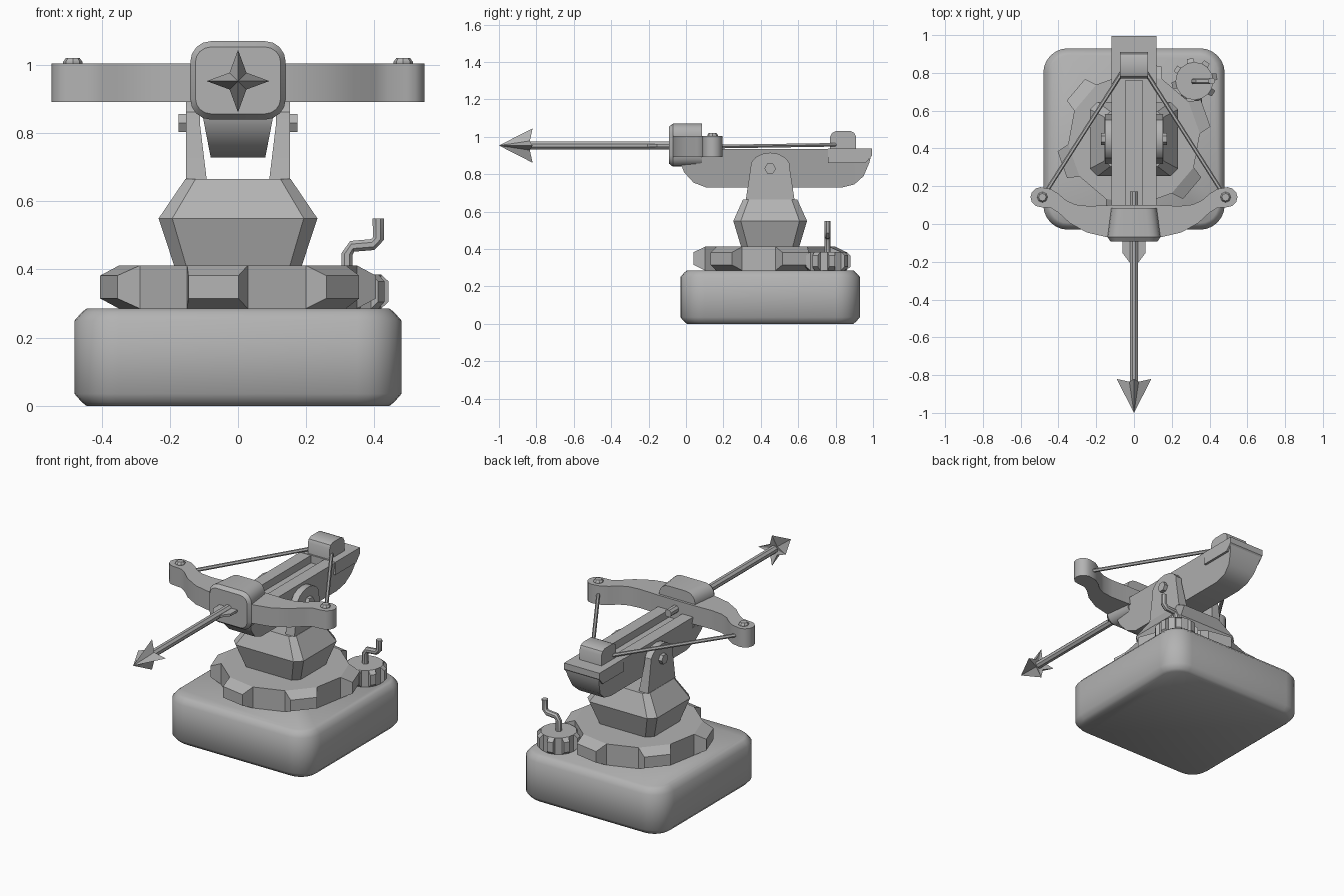
import bpy, bmesh, math
from mathutils import Vector

if "Cube" in bpy.data.objects:
    bpy.data.objects.remove(bpy.data.objects["Cube"])

grey = bpy.data.materials.new("plain_grey")
grey.diffuse_color = (0.45, 0.45, 0.45, 1)
grey.use_nodes = True
grey.node_tree.nodes["Principled BSDF"].inputs["Base Color"].default_value = grey.diffuse_color
CY = 0.45  # turret axis


def make(name, verts, faces, smooth=None):
    me = bpy.data.meshes.new(name)
    bm = bmesh.new()
    vs = [bm.verts.new(v) for v in verts]
    for f in faces:
        bm.faces.new([vs[i] for i in f])
    bmesh.ops.recalc_face_normals(bm, faces=bm.faces[:])
    bm.to_mesh(me)
    bm.free()
    me.materials.append(grey)
    ob = bpy.data.objects.new(name, me)
    bpy.context.collection.objects.link(ob)
    if smooth:
        bpy.ops.object.select_all(action='DESELECT')
        ob.select_set(True)
        bpy.context.view_layer.objects.active = ob
        bpy.ops.object.shade_smooth_by_angle(angle=math.radians(smooth))
    return ob


def loft(name, rings, smooth=None):
    """Closed skin through equal-length rings, capped at both ends."""
    n = len(rings[0])
    verts = [p for r in rings for p in r]
    faces = [tuple(range(n)), tuple(range((len(rings) - 1) * n, len(rings) * n))]
    for k in range(len(rings) - 1):
        for i in range(n):
            j = (i + 1) % n
            faces.append((k * n + i, k * n + j, k * n + n + j, k * n + n + i))
    return make(name, verts, faces, smooth)


def rod(name, path, r, n=8, smooth=40):
    """Round tube along a path of points."""
    path = [Vector(p) for p in path]
    rings = []
    for i, p in enumerate(path):
        d = (path[min(i + 1, len(path) - 1)] - path[max(i - 1, 0)]).normalized()
        a = d.cross(Vector((0, 1, 0)) if abs(d.y) < 0.7 else Vector((1, 0, 0))).normalized()
        b = d.cross(a)
        rings.append([p + r * (math.cos(t) * a + math.sin(t) * b)
                      for t in (math.tau * (k + .5) / n for k in range(n))])
    return loft(name, rings, smooth)


def rounded(hx, hy, r, steps):
    """Rounded rectangle outline around the origin."""
    pts = []
    for q, (sx, sy) in enumerate([(1, 1), (-1, 1), (-1, -1), (1, -1)]):
        for k in range(steps + 1):
            t = math.pi / 2 * (q + k / steps)
            pts.append((sx * (hx - r) + r * math.cos(t), sy * (hy - r) + r * math.sin(t)))
    return pts


def gear(name, cx, cy, teeth, phase, root, tip, z0, z1, inset, half):
    """Faceted disc whose alternate sides are drawn out into tapered teeth."""
    verts, faces, n = [], [], teeth * 2
    step = math.tau / n

    def ring(z, r, angles):
        return [(cx + r * math.cos(a), cy + r * math.sin(a), z) for a in angles]
    angs = [phase + (i - .5) * step for i in range(n)]
    verts = ring(z0, root, angs) + ring(z1, root, angs)
    faces = [tuple(range(n)), tuple(range(n, 2 * n))]
    for i in range(n):
        j = (i + 1) % n
        quad = [i, j, n + j, n + i]
        if i % 2:
            faces.append(quad)
            continue
        b, m = len(verts), phase + i * step
        lo, hi = ring(z0 + inset, tip, (m - half, m + half)), ring(z1 - inset, tip, (m - half, m + half))
        verts += [lo[0], lo[1], hi[1], hi[0]]
        out = [b, b + 1, b + 2, b + 3]
        faces.append(out)
        faces += [(quad[k], quad[(k + 1) % 4], out[(k + 1) % 4], out[k]) for k in range(4)]
    return make(name, verts, faces)


# Base: rounded block with softened top and bottom rims
loft("base", [[(x, y + CY, z) for x, y in rounded(.48 - d, .48 - d, .13 - d, 6)]
              for z, d in ((0, .035), (.01, .022), (.035, 0), (.25, 0), (.275, .022), (.285, .035))], 50)

# Gears
gear("turntable_gear", 0, CY, 6, math.radians(19.7), .35, .41, .285, .412, .03, math.radians(10.5))
gear("crank_gear", .32, .757, 8, .2, .10, .122, .285, .385, .02, .14)
rod("crank_handle", [(.32, .757, .37), (.32, .757, .445), (.335, .757, .468),
                     (.395, .757, .473), (.412, .757, .49), (.412, .757, .55)], .018)

# Turret body
loft("turret", [[(x, y + CY, z) for x, y in rounded(hx, hy, c, 1)]
                for z, hx, hy, c in ((.41, .187, .155, .035), (.55, .233, .197, .04), (.665, .155, .145, .03))])

# Yoke arms and hinge bolts
arm = [(.32, .665), (.345, .83)]
arm += [(CY - .11 * math.cos(t), .83 + .085 * math.sin(t)) for t in (math.pi * k / 8 for k in range(1, 8))]
arm += [(.555, .83), (.58, .665)]
for s, side in ((-1, "left"), (1, "right")):
    loft("yoke_arm_" + side, [[(s * (w if z > .7 else w - d), y, z) for y, z in arm]
                              for w, d in ((.112, .02), (.153, 0))], 30)
    rod("hinge_bolt_" + side, [(s * .14, CY, .83), (s * .175, CY, .83)], .031, 6, None)

# Stock: boat-shaped side profile, tapered below, with an arrow groove on top
lower = [(-.03, .86), (-.01, .81), (.04, .755), (.11, .728), (.83, .728), (.90, .745), (.95, .79), (.98, .86), (.995, .92)]
rings = []
for y, z in lower:
    w = .08 + .04 * (z - .728) / .207
    t = .935 if y < .97 else .925
    rings.append([(-w, y, z), (-.118, y, t), (-.045, y, t), (-.045, y, max(z, .89)),
                  (.045, y, max(z, .89)), (.045, y, t), (.118, y, t), (w, y, z)])
loft("stock", rings, 30)
loft("stock_tail", [[(x, y, z) for x in (-.118, .118)] + [(.118, y, .937), (-.118, y, .937)]
                    for y, z in ((.76, .86), (.96, .86), (.995, .90))])

# Trigger block with rounded top
top = [(.77, .90), (.77, 1.0), (.78, 1.02), (.80, 1.03), (.88, 1.03), (.90, 1.02), (.91, 1.0), (.91, .90)]
loft("trigger_block", [[(x, y, z) for y, z in top] for x in (-.073, .073)], 35)

# Front block holding the bow
loft("bow_mount", [[(x, y, z + .955) for x, z in rounded(hx, hz, r, 4)]
                   for y, hx, hz, r in ((-.092, .125, .098, .045), (-.07, .14, .115, .06), (.085, .12, .115, .06))], 35)

# Bow: one half outline mirrored, with rounded tips
half = [(0, -.075), (.12, -.075), (.25, -.045), (.34, .005), (.40, .06), (.44, .085)]
half += [(.495 + .053 * math.cos(t), .142 + .053 * math.sin(t))
         for t in (math.radians(a) for a in range(-90, 91, 30))]
half += [(.44, .185), (.40, .16), (.36, .125), (.31, .103), (.24, .095), (.12, .10), (0, .10)]
outline = half + [(-x, y) for x, y in reversed(half[1:-1])]
loft("bow", [[(x, y, z) for x, y in outline] for z in (.892, 1.005)], 35)

# Pegs and bow string
for s, side in ((-1, "left"), (1, "right")):
    loft("string_peg_" + side, [[(s * .485 + r * math.cos(math.tau * k / 8), .142 + r * math.sin(math.tau * k / 8), z)
                                 for k in range(8)] for z, r in ((.99, .028), (1.01, .028), (1.021, .02))])
    rod("bow_string_" + side, [(s * .485, .14, .947), (s * .065, .80, .957)], .011, 6)

# Arrow: shaft, four-pointed head and side fins
rod("arrow_shaft", [(0, -.88, .953), (0, .172, .953)], .023)
star = []
for k in range(8):
    r, y = ((.092, -.82), (.035, -.835))[k % 2]
    star.append((r * math.cos(k * math.pi / 4), y, .953 + r * math.sin(k * math.pi / 4)))
make("arrow_head", star + [(0, -1, .953), (0, -.85, .953)],
     [(k, (k + 1) % 8, c) for k in range(8) for c in (8, 9)])
fin = [(0, -.205), (.022, -.205), (.06, -.155), (.06, -.07), (0, -.07)]
fin += [(-x, y) for x, y in reversed(fin[1:-1])]
loft("arrow_fins", [[(x, y, z) for x, y in fin] for z in (.946, .96)])
